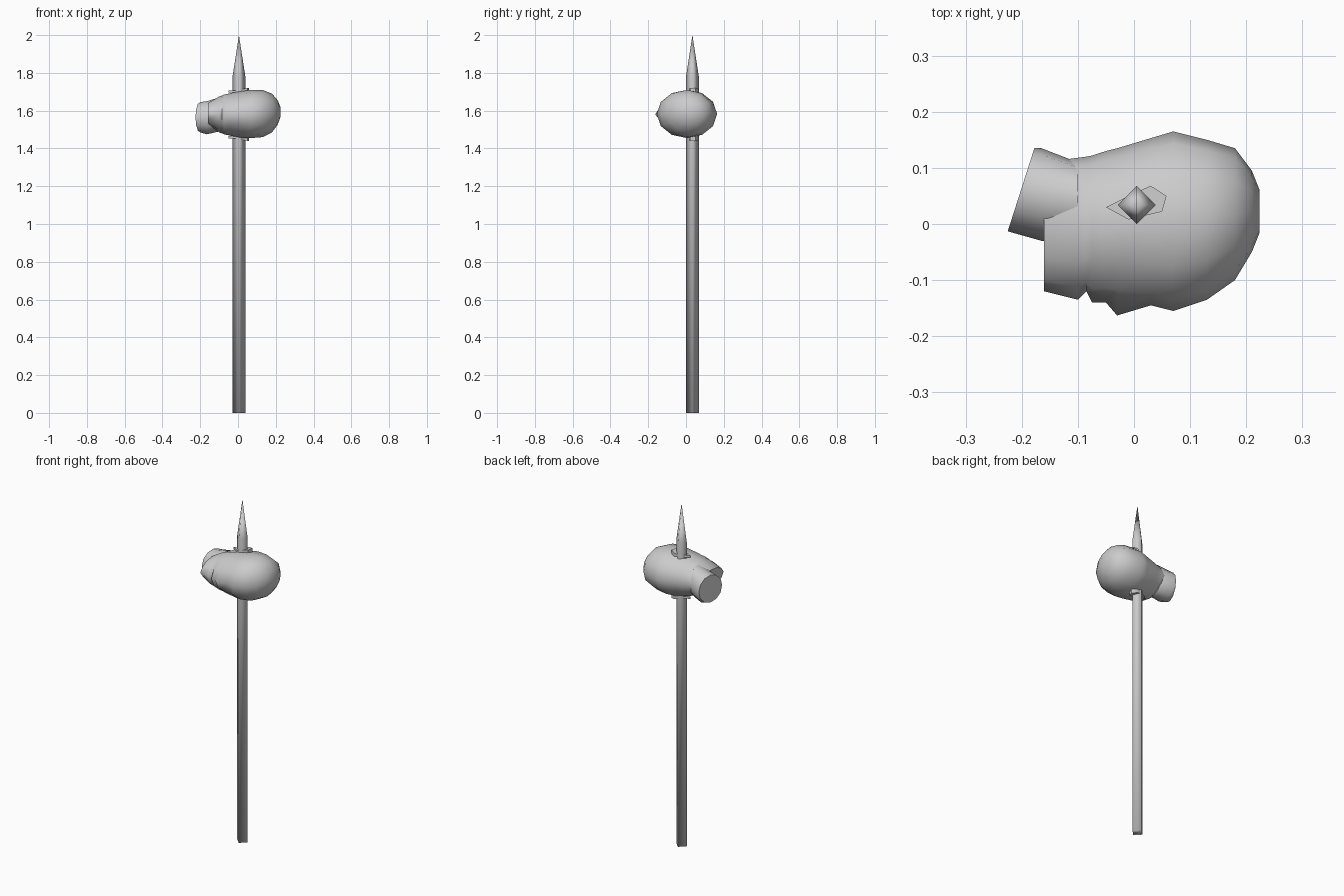
import bpy, bmesh, math
from mathutils import Vector

if "Cube" in bpy.data.objects:
    bpy.data.objects.remove(bpy.data.objects["Cube"], do_unlink=True)

grey = bpy.data.materials.new("plain_grey")
grey.use_nodes = True
colour = (0.6, 0.6, 0.6, 1)
grey.diffuse_color = colour
grey.node_tree.nodes["Principled BSDF"].inputs["Base Color"].default_value = colour


def loft(name, rings, tip=None):
    """Skin a list of equal point rings; close the ends, or run to a tip."""
    bm = bmesh.new()
    loops = [[bm.verts.new(p) for p in ring] for ring in rings]
    for a, b in zip(loops, loops[1:]):
        for i in range(len(a)):
            j = (i + 1) % len(a)
            bm.faces.new((a[i], a[j], b[j], b[i]))
    bm.faces.new(loops[0])
    if tip:
        end = bm.verts.new(tip)
        last = loops[-1]
        for i in range(len(last)):
            bm.faces.new((last[i], last[(i + 1) % len(last)], end))
    else:
        bm.faces.new(loops[-1])
    bmesh.ops.recalc_face_normals(bm, faces=bm.faces)
    mesh = bpy.data.meshes.new(name)
    bm.to_mesh(mesh)
    bm.free()
    obj = bpy.data.objects.new(name, mesh)
    bpy.context.collection.objects.link(obj)
    mesh.materials.append(grey)
    bpy.ops.object.select_all(action="DESELECT")
    bpy.context.view_layer.objects.active = obj
    obj.select_set(True)
    bpy.ops.object.shade_smooth_by_angle(angle=math.radians(100 if tip else 60))
    return obj


# Four-sided pole with a pointed end
PX, PY, PR = 0.005, 0.034, 0.034


def diamond(z, r):
    return [(PX + r * dx, PY + r * dy, z) for dx, dy in ((1, 0), (0, 1), (-1, 0), (0, -1))]


loft("pike_pole", [diamond(0, PR), diamond(1.78, PR)], tip=(PX, PY, 2.0))

# Head lying on its side, face to the front: x, y min, y max, z min, z max, nose
SIDES = 12
SECTIONS = [
    (-0.16, -0.115, 0.11, 1.53, 1.64, 0.005),
    (-0.10, -0.13, 0.118, 1.485, 1.675, 0.005),
    (-0.085, -0.12, 0.12, 1.48, 1.68, 0),
    (-0.075, -0.132, 0.122, 1.475, 1.685, 0.008),
    (-0.05, -0.132, 0.13, 1.47, 1.69, 0.008),
    (-0.03, -0.135, 0.135, 1.465, 1.695, 0.028),
    (0.03, -0.143, 0.153, 1.455, 1.705, 0.002),
    (0.07, -0.155, 0.165, 1.455, 1.71, 0),
    (0.13, -0.135, 0.15, 1.46, 1.71, 0),
    (0.18, -0.10, 0.135, 1.485, 1.69, 0),
    (0.21, -0.05, 0.095, 1.525, 1.655, 0),
    (0.224, -0.015, 0.06, 1.565, 1.62, 0),
]


def section(x, y0, y1, z0, z1, nose=0, shear=0):
    ring = []
    for i in range(SIDES):
        a = math.tau * i / SIDES
        y = (y0 + y1) / 2 - math.cos(a) * (y1 - y0) / 2 - (nose if i == 0 else 0)
        z = (z0 + z1) / 2 + math.sin(a) * (z1 - z0) / 2
        ring.append((x + shear * (y - y0), y, z))
    return ring


loft("head", [section(*s) for s in SECTIONS])

# Neck stump, pinched behind the jaw and flared at its slanted cut
loft("neck", [
    section(-0.225, -0.013, 0.135, 1.485, 1.645, shear=0.32),
    section(-0.165, -0.03, 0.135, 1.475, 1.65),
    section(-0.10, -0.03, 0.11, 1.49, 1.67),
])

# Ears, one on each side of the head, split by the pole
for name, side in (("upper_ear", 1), ("lower_ear", -1)):
    z = 1.58 + side * 0.115
    outline = [(-0.05, 0.03), (-0.01, 0.008), (0.05, 0.022), (0.058, 0.05), (0.03, 0.068), (0.0, 0.055)]
    base = [(x, y, z) for x, y in outline]
    crest = [(x, y, z + side * (0.012 + 0.25 * max(x, 0))) for x, y in outline]
    loft(name, [base, crest])
